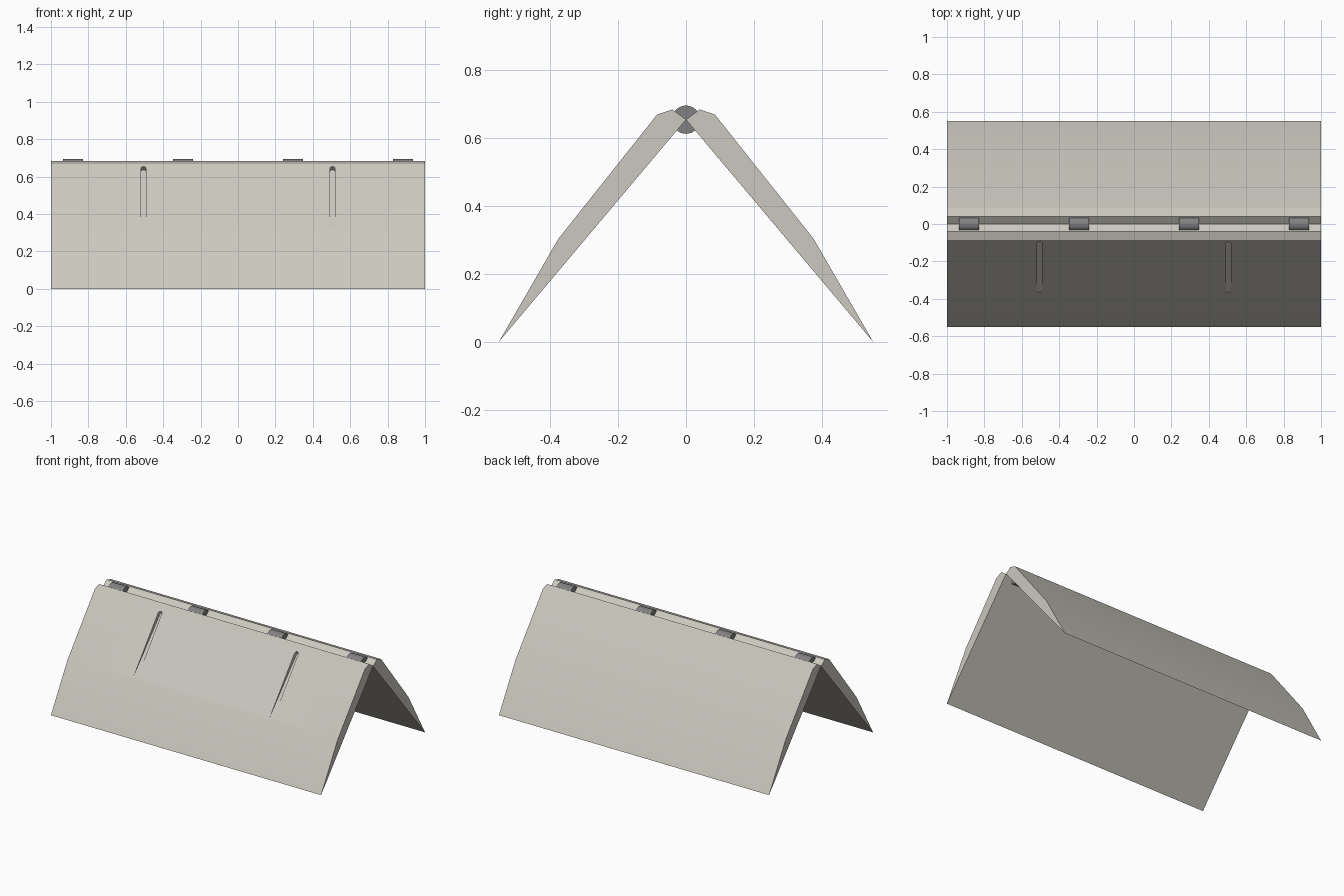
import bpy, bmesh, math
from mathutils import Vector

cube = bpy.data.objects.get("Cube")
if cube:
    bpy.data.objects.remove(cube, do_unlink=True)

LENGTH = 2.0
AXIS_Z = 0.653
FOOT, BEND, SHOULDER, CREST = (0.55, 0), (0.375, 0.303), (0.085, 0.668), (0.04, 0.683)
PROFILE = [FOOT, BEND, SHOULDER, CREST, (0, AXIS_Z)]


def material(name, rgb):
    m = bpy.data.materials.new(name)
    m.use_nodes = True
    m.diffuse_color = (*rgb, 1)
    m.node_tree.nodes["Principled BSDF"].inputs["Base Color"].default_value = (*rgb, 1)
    return m


def new_object(name, bm, mat=None):
    bmesh.ops.recalc_face_normals(bm, faces=bm.faces)
    mesh = bpy.data.meshes.new(name)
    bm.to_mesh(mesh)
    bm.free()
    ob = bpy.data.objects.new(name, mesh)
    bpy.context.collection.objects.link(ob)
    if mat:
        mesh.materials.append(mat)
    return ob


def loft(bm, ring_a, ring_b):
    """Close a solid between two matching rings of points."""
    a = [bm.verts.new(p) for p in ring_a]
    b = [bm.verts.new(p) for p in ring_b]
    bm.faces.new(a)
    bm.faces.new(b)
    for i in range(len(a)):
        j = (i + 1) % len(a)
        bm.faces.new((a[i], a[j], b[j], b[i]))


def smooth(ob):
    bpy.ops.object.select_all(action="DESELECT")
    ob.select_set(True)
    bpy.context.view_layer.objects.active = ob
    bpy.ops.object.shade_smooth_by_angle(angle=math.radians(30))


stone = material("warm grey", (0.60, 0.58, 0.52))
steel = material("hinge grey", (0.22, 0.22, 0.22))


# Leaning panels, mirrored front to back
def panel(name, side):
    bm = bmesh.new()
    loft(bm, *[[(x, side * y, z) for y, z in PROFILE] for x in (-LENGTH / 2, LENGTH / 2)])
    return new_object(name, bm, stone)


front_panel = panel("front_panel", -1)
back_panel = panel("back_panel", 1)

# Tapered slots in the front panel: deepest at the rounded top end
base = Vector((0, -BEND[0], BEND[1]))
along = (Vector((0, -SHOULDER[0], SHOULDER[1])) - base).normalized()
out = Vector((0, -along.z, along.y))
START, END, HALF, DEPTH = 0.02, 0.448, 0.0135, 0.028
bm = bmesh.new()
for cx in (-0.505, 0.505):
    plan = [(-HALF, START), (HALF, START)]
    for i in range(9):
        a = math.pi * i / 8
        plan.append((HALF * math.cos(a), END - HALF + HALF * math.sin(a)))
    top, floor = [], []
    for dx, t in plan:
        p = base + along * t + Vector((cx + dx, 0, 0))
        top.append(p + out * 0.02)
        floor.append(p - out * (0.0005 + DEPTH * (t - START) / (END - START)))
    loft(bm, top, floor)
cutter = new_object("slot_cutter", bm)
cutter.hide_render = True
cutter.hide_viewport = True

cut = front_panel.modifiers.new("slots", "BOOLEAN")
cut.operation = "DIFFERENCE"
cut.solver = "EXACT"
cut.object = cutter
bpy.context.view_layer.objects.active = front_panel
bpy.ops.object.modifier_apply(modifier=cut.name)
bpy.data.objects.remove(cutter, do_unlink=True)
smooth(front_panel)
smooth(back_panel)

# Hinge barrels along the ridge
for i in range(4):
    bpy.ops.mesh.primitive_cylinder_add(
        vertices=32, radius=0.0415, depth=0.107,
        location=(-0.8825 + i * 0.5883, 0, AXIS_Z), rotation=(0, math.pi / 2, 0))
    barrel = bpy.context.object
    barrel.name = f"hinge_barrel_{i + 1}"
    barrel.data.materials.append(steel)
    smooth(barrel)
